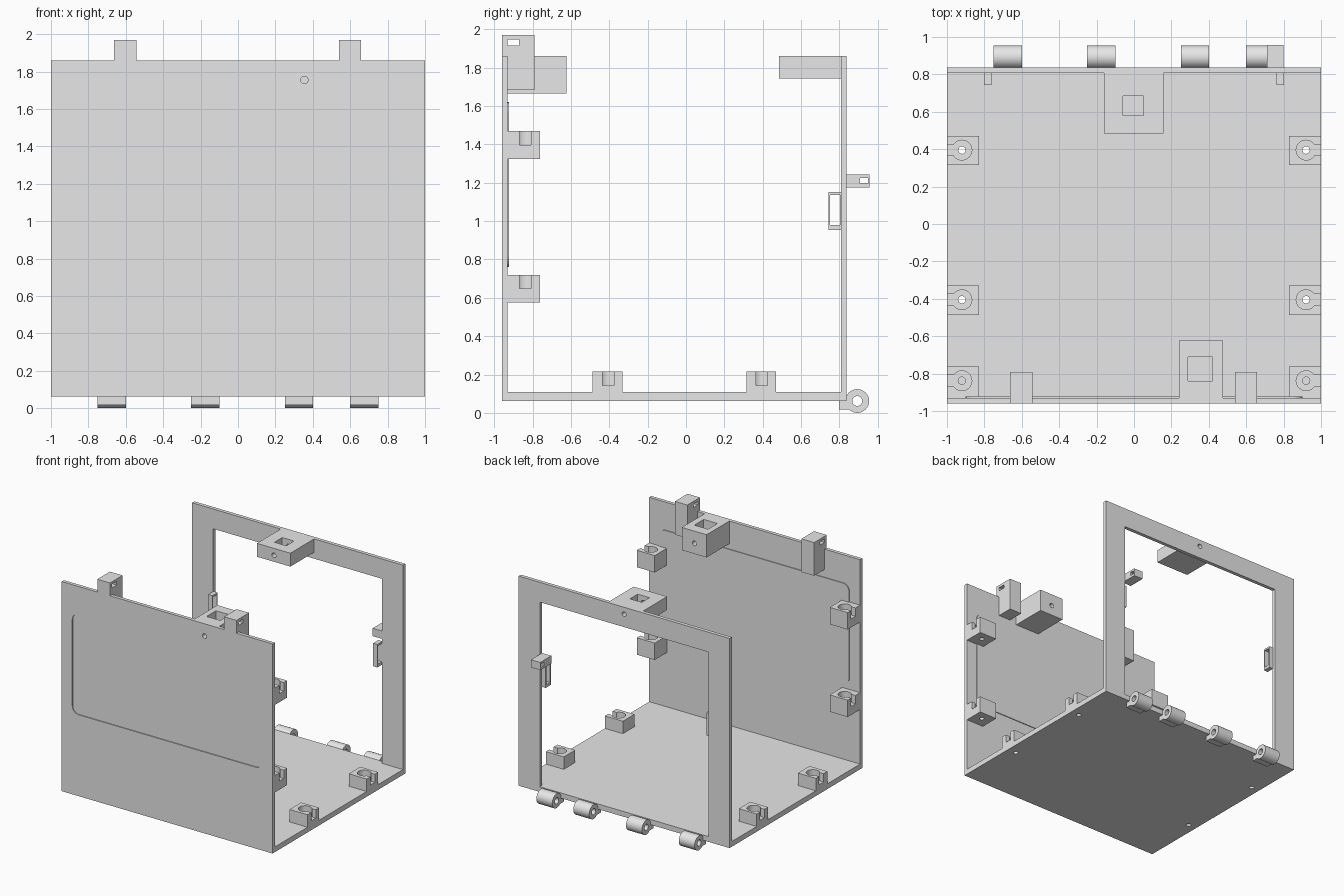
import bpy, bmesh, math
from mathutils import Vector

if "Cube" in bpy.data.objects:
    bpy.data.objects.remove(bpy.data.objects["Cube"])

GREY = bpy.data.materials.new("plain_grey")
GREY.diffuse_color = (0.8, 0.8, 0.8, 1)
GREY.use_nodes = True
GREY.node_tree.nodes["Principled BSDF"].inputs["Base Color"].default_value = GREY.diffuse_color


def prism(name, pts, axis, lo, hi):
    """Extrude a 2D outline along an axis (x: points are y,z; y: x,z; z: x,y)."""
    def place(p, t):
        return {"x": (t, p[0], p[1]), "y": (p[0], t, p[1]), "z": (p[0], p[1], t)}[axis]
    bm = bmesh.new()
    face = bm.faces.new([bm.verts.new(place(p, lo)) for p in pts])
    ext = bmesh.ops.extrude_face_region(bm, geom=[face])
    move = Vector(place((0, 0), hi - lo))
    bmesh.ops.translate(bm, vec=move, verts=[v for v in ext["geom"] if isinstance(v, bmesh.types.BMVert)])
    bmesh.ops.recalc_face_normals(bm, faces=bm.faces)
    mesh = bpy.data.meshes.new(name)
    bm.to_mesh(mesh)
    bm.free()
    mesh.materials.append(GREY)
    ob = bpy.data.objects.new(name, mesh)
    bpy.context.collection.objects.link(ob)
    return ob


def box(name, x0, x1, y0, y1, z0, z1):
    return prism(name, [(x0, y0), (x1, y0), (x1, y1), (x0, y1)], "z", z0, z1)


def arc(cx, cy, r, a0, a1, n):
    return [(cx + r * math.cos(math.radians(a0 + (a1 - a0) * i / n)),
             cy + r * math.sin(math.radians(a0 + (a1 - a0) * i / n))) for i in range(n + 1)]


def rod(name, c, r, axis, lo, hi, n=32):
    return prism(name, arc(c[0], c[1], r, 0, 360, n)[:-1], axis, lo, hi)


def cut(ob, *cutters):
    """Subtract each cutter in turn, then discard it."""
    for c in cutters:
        mod = ob.modifiers.new("cut", "BOOLEAN")
        mod.operation, mod.solver, mod.object = "DIFFERENCE", "EXACT", c
        bpy.context.view_layer.objects.active = ob
        bpy.ops.object.modifier_apply(modifier=mod.name)
        bpy.data.objects.remove(c)
    return ob


def smooth(ob):
    bpy.ops.object.select_all(action="DESELECT")
    ob.select_set(True)
    bpy.context.view_layer.objects.active = ob
    bpy.ops.object.shade_smooth_by_angle(angle=math.radians(30))


def panel(name, y0, y1):
    """Rounded rectangle of the front wall."""
    pts = []
    for cx, cz, a in ((0.84, 1.56, 0), (-0.84, 1.56, 90), (-0.84, 0.82, 180), (0.84, 0.82, 270)):
        pts += arc(cx, cz, 0.06, a, a + 90, 6)
    return prism(name, pts, "y", y0, y1)


def clip(name, side, y0, y1, yc, z0, z1):
    """Mounting block with round pocket, side slot and screw hole."""
    cx, floor_z = side * 0.92, z1 - 0.072
    x = sorted((side * 0.83, side * 1.0))
    s = sorted((cx, side * 1.1))
    ob = box(name, x[0], x[1], y0, y1, z0, z1)
    cut(ob, rod("c", (cx, yc), 0.053, "z", floor_z, z1 + 0.1),
        box("c", s[0], s[1], yc - 0.03, yc + 0.03, floor_z, z1 + 0.1),
        rod("c", (cx, yc), 0.02, "z", z0 - 0.1, z1, 16))
    smooth(ob)


# Floor plate with four screw holes
floor = box("floor_plate", -1, 1, -0.93, 0.807, 0.063, 0.108)
for sx in (-1, 1):
    for y in (-0.405, 0.395):
        cut(floor, rod("c", (sx * 0.92, y), 0.02, "z", 0, 0.2, 16))

# Front wall: shallow recess outside, matching raised panel inside
wall = box("front_wall", -1, 1, -0.96, -0.93, 0.063, 1.86)
cut(wall, panel("c", -1.0, -0.952), rod("c", (0.355, 1.755), 0.02, "y", -1, -0.9, 16))
panel("raised_inner_panel", -0.932, -0.923)

# Back frame with large opening
frame = box("back_frame", -1, 1, 0.807, 0.838, 0.063, 1.86)
cut(frame, box("c", -0.8, 0.8, 0.7, 0.9, 0.108, 1.69),
    rod("c", (0, 1.80), 0.02, "y", 0.7, 0.9, 16))

# Upper blocks with square nut pockets and a bolt hole
block = box("front_nut_block", 0.24, 0.475, -0.93, -0.622, 1.665, 1.86)
cut(block, box("c", 0.29, 0.42, -0.84, -0.712, 1.71, 1.9),
    rod("c", (0.355, 1.755), 0.02, "y", -1, -0.5, 16))
block = box("back_nut_block", -0.16, 0.157, 0.485, 0.807, 1.745, 1.86)
cut(block, box("c", -0.06, 0.052, 0.58, 0.685, 1.77, 1.9),
    rod("c", (0, 1.80), 0.02, "y", 0.4, 0.9, 16))

# Locking tabs standing above the front wall
for name, x0, x1 in (("left_lock_tab", -0.662, -0.542), ("right_lock_tab", 0.54, 0.658)):
    tab = prism(name, [(-0.96, 1.97), (-0.79, 1.97), (-0.79, 1.685), (-0.93, 1.685),
                       (-0.93, 1.86), (-0.96, 1.86)], "x", x0, x1)
    cut(tab, box("c", x0 - 0.1, x1 + 0.1, -0.932, -0.87, 1.917, 1.948))

# Mounting clips on the floor and on the front wall, both sides
for side, label in ((-1, "left"), (1, "right")):
    clip(label + "_floor_clip_front", side, -0.487, -0.33, -0.405, 0.108, 0.215)
    clip(label + "_floor_clip_back", side, 0.315, 0.47, 0.395, 0.108, 0.215)
    clip(label + "_wall_clip_low", side, -0.93, -0.762, -0.838, 0.575, 0.72)
    clip(label + "_wall_clip_high", side, -0.93, -0.762, -0.838, 1.325, 1.47)

    # Rectangular catch loops at the opening edges
    x = sorted((side * 0.762, side * 0.802))
    loop = box(label + "_catch_loop", x[0], x[1], 0.742, 0.812, 0.955, 1.152)
    cut(loop, box("c", x[0] - 0.1, x[1] + 0.1, 0.752, 0.803, 0.98, 1.137))

# Pierced latch tab pointing backwards
latch = box("latch_tab", 0.712, 0.8, 0.807, 0.957, 1.175, 1.242)
cut(latch, box("c", 0.6, 0.9, 0.907, 0.948, 1.195, 1.225))

# Hinge knuckles: barrel merged with a flat foot under the frame
hy, hz, r = 0.893, 0.062, 0.062
for i, (x0, x1) in enumerate(((-0.75, -0.6), (-0.25, -0.1), (0.25, 0.4), (0.6, 0.75))):
    a = math.degrees(math.asin((0.018 - hz) / r))
    outline = [(0.797, 0.018)] + arc(hy, hz, r, -180 - a, 180, 28) + [(0.797, 0.062)]
    knuckle = prism("hinge_knuckle_%d" % (i + 1), outline, "x", x0, x1)
    cut(knuckle, rod("c", (hy, hz), 0.026, "x", x0 - 0.05, x1 + 0.05, 24))
    smooth(knuckle)
